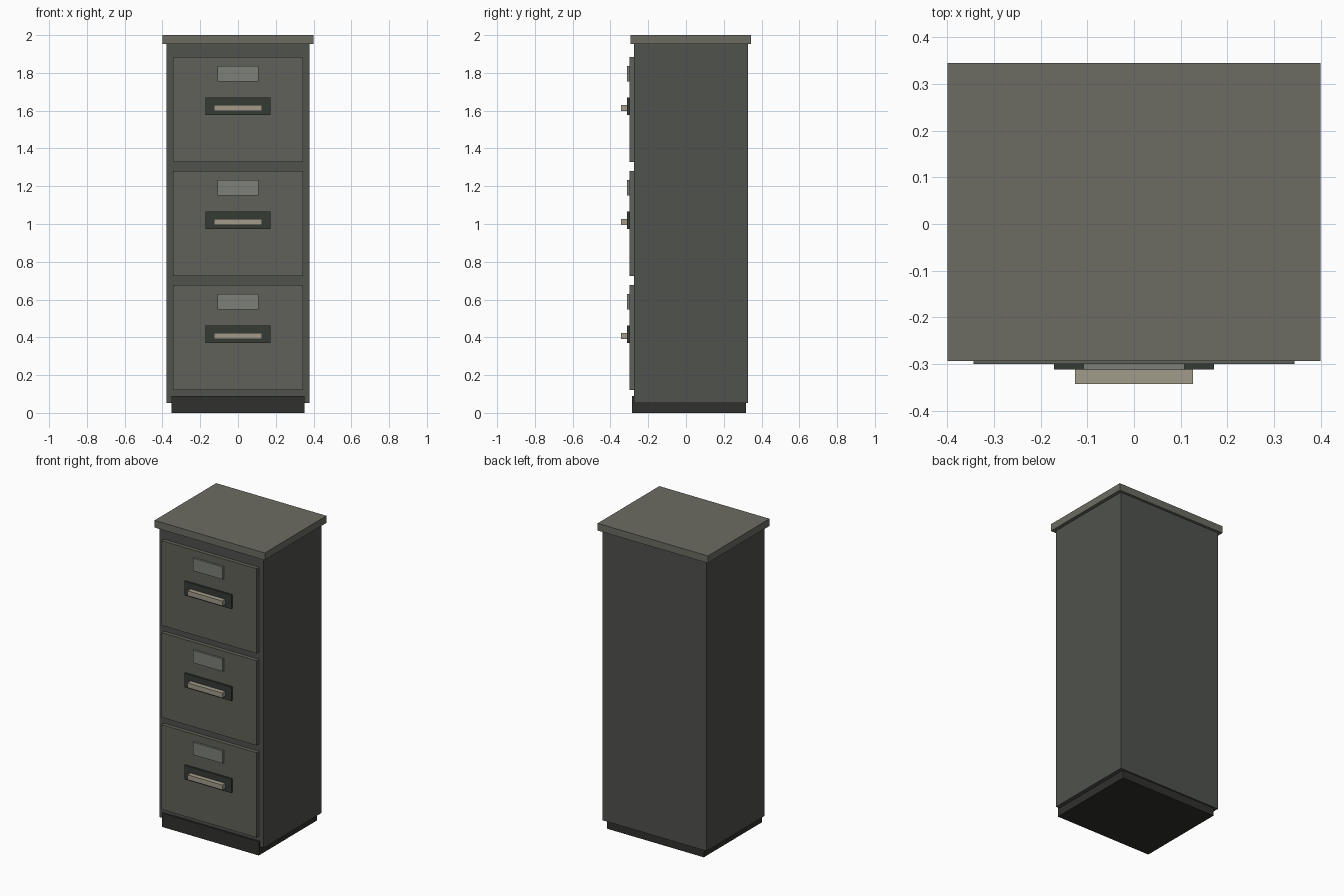
import bpy

if "Cube" in bpy.data.objects:
    bpy.data.objects.remove(bpy.data.objects["Cube"])


def material(name, rgb):
    m = bpy.data.materials.new(name)
    m.diffuse_color = (*rgb, 1)
    m.use_nodes = True
    m.node_tree.nodes["Principled BSDF"].inputs["Base Color"].default_value = m.diffuse_color
    return m


def box(name, x, y, z, mat):
    """Box symmetric about x = 0: half width x, (min, max) ranges y and z."""
    bpy.ops.mesh.primitive_cube_add(size=1, location=(0, sum(y) / 2, sum(z) / 2))
    ob = bpy.context.object
    ob.name = name
    ob.scale = (2 * x, y[1] - y[0], z[1] - z[0])
    bpy.ops.object.transform_apply(location=False, rotation=False, scale=True)
    ob.data.materials.append(mat)
    return ob


shell = material("shell_grey", (0.08, 0.085, 0.075))
front = material("drawer_grey", (0.12, 0.12, 0.10))
lid = material("top_grey", (0.15, 0.15, 0.125))
dark = material("dark_base", (0.03, 0.03, 0.027))
recess = material("recess_dark", (0.035, 0.043, 0.035))
card = material("label_grey", (0.20, 0.22, 0.185))
metal = material("handle_metal", (0.36, 0.33, 0.26))

# Carcass
box("plinth", 0.352, (-0.287, 0.318), (0, 0.09), dark)
box("cabinet_body", 0.378, (-0.274, 0.328), (0.052, 1.953), shell)
box("cabinet_top", 0.40, (-0.294, 0.345), (1.953, 2.0), lid)

# Three identical drawers, bottom to top
for i in range(3):
    c = 0.399 + 0.6035 * i
    n = i + 1
    box(f"drawer_front_{n}", 0.344, (-0.300, -0.270), (c - 0.278, c + 0.278), front)
    box(f"label_holder_{n}", 0.108, (-0.313, -0.298), (c + 0.149, c + 0.231), card)
    box(f"handle_plate_{n}", 0.171, (-0.312, -0.298), (c - 0.029, c + 0.063), recess)
    box(f"handle_{n}", 0.126, (-0.343, -0.308), (c - 0.008, c + 0.024), metal)
